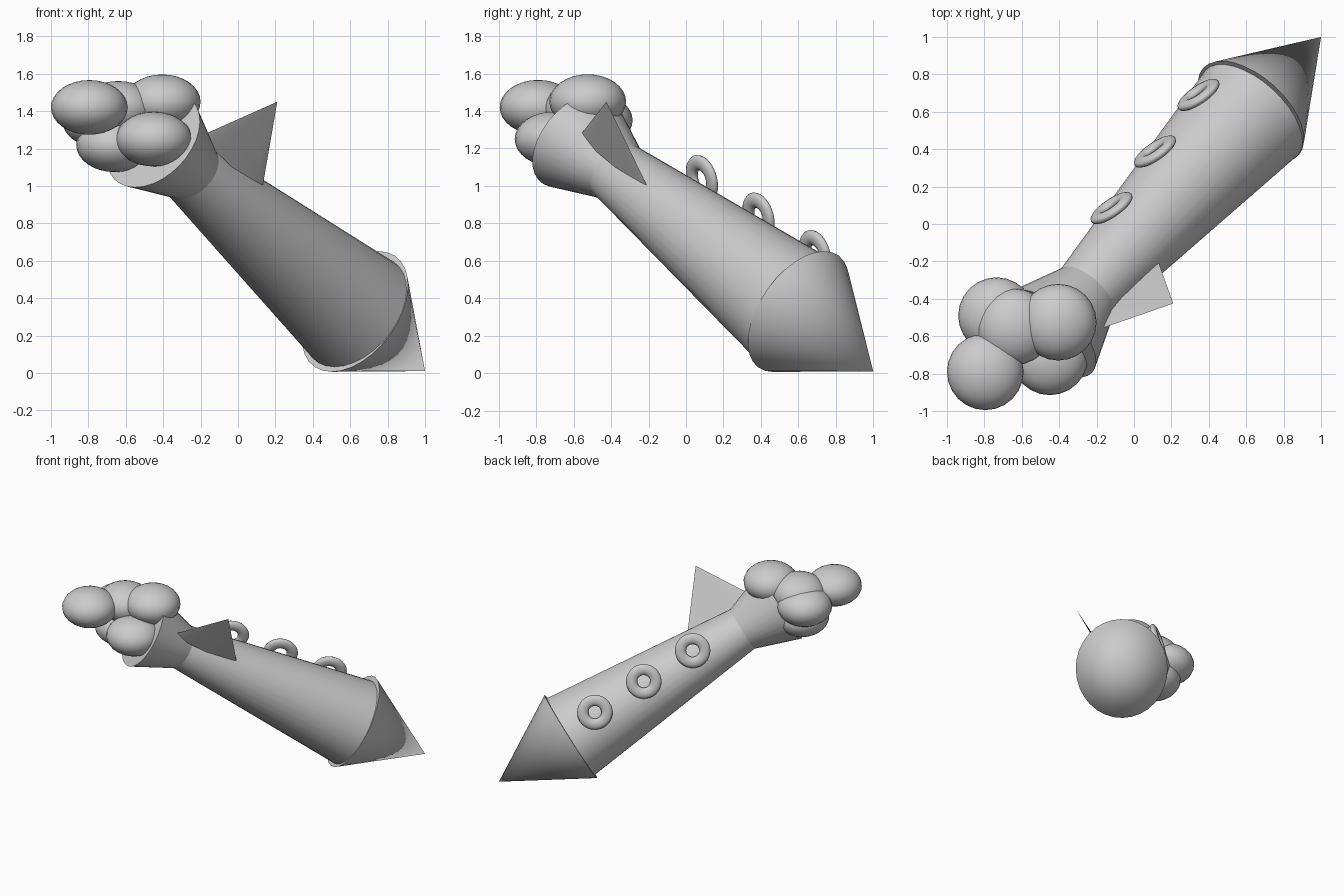
import bpy
import math
from mathutils import Vector, Matrix

if "Cube" in bpy.data.objects:
    bpy.data.objects.remove(bpy.data.objects["Cube"])

TIP = Vector((1.0, 1.0, 0.01))
TAIL = Vector((-0.44, -0.572, 1.235))
AXIS = (TAIL - TIP).normalized()              # from nose tip to nozzle mouth
SIDE = Vector((0, 0, 1)).cross(AXIS).normalized()
UP = AXIS.cross(SIDE)


def smooth(name, angle=50):
    ob = bpy.context.object
    ob.name = name
    bpy.ops.object.shade_smooth_by_angle(angle=math.radians(angle))
    return ob


def place(ob, x, y, z, loc):
    """Map the unit axes of the mesh onto three vectors."""
    m = Matrix((x, y, z)).transposed().to_4x4()
    m.translation = loc
    ob.data.transform(m)


def frustum(name, start, end, r1, r2, verts=32):
    """Tapered oval tube; distances run from the nose tip, radii are (side, up)."""
    bpy.ops.mesh.primitive_cylinder_add(vertices=verts, radius=1, depth=1)
    ob = bpy.context.object
    for v in ob.data.vertices:
        r, d = (r1, start) if v.co.z < 0 else (r2, end)
        v.co = TIP + AXIS * d + SIDE * v.co.x * r[0] + UP * v.co.y * r[1]
    return smooth(name)


# hull: nose cone, tapered body, flared nozzle
bpy.ops.mesh.primitive_cone_add(vertices=32, radius1=1, radius2=0, depth=1)
base = TIP + AXIS * 0.64 + Vector((0, 0.01, 0))
place(bpy.context.object, SIDE * 0.346, UP * -0.372, TIP - base, (TIP + base) / 2)
smooth("nose_cone")
frustum("body", 0.63, 2.14, (0.336, 0.338), (0.188, 0.168))
frustum("nozzle", 2.14, 2.48, (0.188, 0.168), (0.31, 0.292))

# row of flattened porthole rings along one side
first, last = Vector((-0.12, 0.085, 1.037)), Vector((0.345, 0.69, 0.637))
out = Vector((-0.55, 0.8, 0.25)).normalized()
across = out.cross(AXIS).normalized()
for i in range(3):
    bpy.ops.mesh.primitive_torus_add(major_segments=32, minor_segments=12,
                                     major_radius=0.09, minor_radius=0.042)
    place(bpy.context.object, across, out.cross(across), out * 0.6, first.lerp(last, i / 2))
    smooth(f"porthole_ring_{i + 1}")

# fin: thin flattened cone, its base buried in the body
fore, aft, apex = (Vector((0.135, -0.215, 1.016)), Vector((-0.15, -0.55, 1.29)),
                   Vector((0.21, -0.425, 1.45)))
u, w = (fore - aft) / 2 * 1.15, (apex - (fore + aft) / 2) * 1.15
bpy.ops.mesh.primitive_cone_add(vertices=16, radius1=1, radius2=0, depth=1)
place(bpy.context.object, u, w.cross(u).normalized() * -0.01, w, apex - w / 2)
smooth("fin")

# exhaust puffs: squashed spheres round the nozzle mouth
puffs = [(-0.795, -0.79, 1.42), (-0.735, -0.49, 1.35), (-0.405, -0.525, 1.45),
         (-0.45, -0.71, 1.25), (-0.64, -0.55, 1.415), (-0.66, -0.56, 1.22)]
for i, p in enumerate(puffs):
    bpy.ops.mesh.primitive_uv_sphere_add(segments=24, ring_count=16, radius=1, location=p)
    bpy.context.object.scale = (0.205, 0.205, 0.146)
    bpy.ops.object.transform_apply(location=False, rotation=False, scale=True)
    smooth(f"exhaust_puff_{i + 1}")
